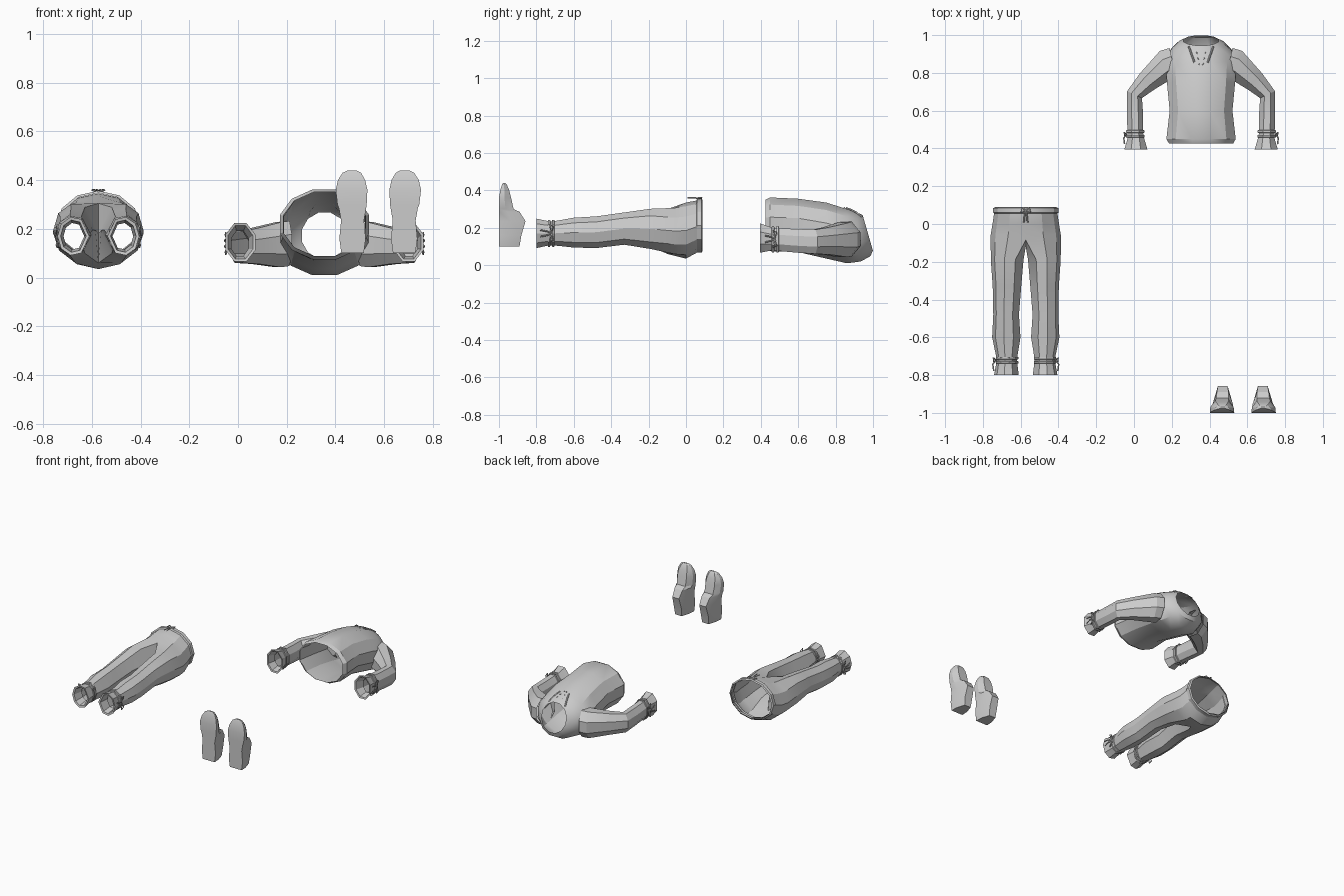
import bpy, bmesh, math
from mathutils import Vector as V

if "Cube" in bpy.data.objects:
    bpy.data.objects.remove(bpy.data.objects["Cube"])

GREY = (0.6, 0.6, 0.6, 1)
cloth = bpy.data.materials.new("light grey cloth")
cloth.use_nodes = True
cloth.diffuse_color = GREY
cloth.node_tree.nodes["Principled BSDF"].inputs["Base Color"].default_value = GREY


def finish(name, bm, angle=28):
    bmesh.ops.recalc_face_normals(bm, faces=bm.faces[:])
    me = bpy.data.meshes.new(name)
    bm.to_mesh(me)
    bm.free()
    me.materials.append(cloth)
    ob = bpy.data.objects.new(name, me)
    bpy.context.collection.objects.link(ob)
    bpy.ops.object.select_all(action="DESELECT")
    ob.select_set(True)
    bpy.context.view_layer.objects.active = ob
    bpy.ops.object.shade_smooth_by_angle(angle=math.radians(angle))
    return ob


def bridge(bm, rings, caps=False):
    """Join consecutive closed loops of vertices."""
    for a, b in zip(rings, rings[1:]):
        for i in range(len(a)):
            j = (i + 1) % len(a)
            bm.faces.new((a[i], a[j], b[j], b[i]))
    if caps:
        bm.faces.new(rings[0])
        bm.faces.new(rings[-1])


def oval(c, u, v, n, turn=0.0):
    """Points of an ellipse about c, with half axes u and v."""
    angles = [2 * math.pi * (i + turn) / n for i in range(n)]
    return [c + u * math.cos(a) + v * math.sin(a) for a in angles]


def loft(name, point_rings, caps=False, angle=28):
    bm = bmesh.new()
    bridge(bm, [[bm.verts.new(p) for p in r] for r in point_rings], caps)
    return finish(name, bm, angle)


def cord(name, points, r=0.004):
    """Thin square cord along a path."""
    cu = bpy.data.curves.new(name, "CURVE")
    cu.dimensions = "3D"
    cu.bevel_depth, cu.bevel_resolution = r, 0
    sp = cu.splines.new("POLY")
    sp.points.add(len(points) - 1)
    for p, q in zip(sp.points, points):
        p.co = (*q, 1)
    cu.materials.append(cloth)
    ob = bpy.data.objects.new(name, cu)
    bpy.context.collection.objects.link(ob)


def band(name, c, u, v, along, n, turn=0.0):
    """Raised strap round a tube, with rolled edges."""
    rings = [oval(c + along * t, u * k, v * k, n, turn)
             for t, k in ((-1, 1), (-0.7, 1.07), (0.7, 1.07), (1, 1))]
    loft(name, rings)


def bow(name, c, out, across, down):
    """Two flat loops and two hanging ends."""
    for k, s in (("a", 1), ("b", -1)):
        loop = [c, c + across * s + out * 0.6 - down * 0.25, c + across * s * 1.3 + out * 0.5 + down * 0.2, c]
        cord(f"{name}_loop_{k}", loop)
        cord(f"{name}_end_{k}", [c, c + out * 0.7 + across * 0.3 * s + down * 0.5, c + out * 0.5 + across * 0.5 * s + down * 1.3])


# Shirt body: y, half width, back z, front z, lean of the ring
SX = 0.355
body = [(0.425, 0.175, 0.085, 0.355, 0), (0.45, 0.19, 0.07, 0.367, 0), (0.60, 0.172, 0.065, 0.36, 0),
        (0.75, 0.187, 0.03, 0.34, 0), (0.86, 0.195, 0.005, 0.305, 0), (0.925, 0.165, 0.015, 0.285, -0.01),
        (0.963, 0.12, 0.045, 0.275, -0.025), (0.972, 0.096, 0.075, 0.27, -0.028)]
shirt = loft("shirt_body", [oval(V((SX, y, (b + t) / 2)), V((w, 0, 0)), V((0, lean, (t - b) / 2)), 12, 0.5)
                            for y, w, b, t, lean in body])

# Sleeves: offset from shirt centre, y, z, half width, half depth, heading in degrees
arm = [(0.15, 0.855, 0.14, 0.085, 0.10, 12), (0.19, 0.84, 0.135, 0.088, 0.10, 20), (0.285, 0.755, 0.13, 0.062, 0.08, 42),
       (0.352, 0.685, 0.125, 0.047, 0.07, 65), (0.35, 0.59, 0.13, 0.046, 0.068, 90), (0.348, 0.48, 0.138, 0.045, 0.066, 90),
       (0.345, 0.455, 0.14, 0.047, 0.067, 90), (0.345, 0.395, 0.145, 0.066, 0.085, 90), (0.345, 0.398, 0.145, 0.055, 0.074, 90),
       (0.347, 0.455, 0.14, 0.038, 0.055, 90)]
for side, s in (("left", 1), ("right", -1)):
    rings = []
    for d, y, z, w, h, head in arm:
        a = math.radians(head)
        u = V((s * math.sin(a), math.cos(a), 0)) * w
        rings.append(oval(V((SX + s * d, y, z)), u, V((0, 0, h)), 8, 0.5))
    loft(f"{side}_sleeve", rings, angle=25)
    for k, y in enumerate((0.465, 0.49)):
        band(f"{side}_sleeve_tie_{k}", V((SX + s * 0.348, y, 0.138)), V((0.05, 0, 0)), V((0, 0, 0.071)), V((0, 0.007, 0)), 8, 0.5)
    bow(f"{side}_sleeve_bow", V((SX + s * 0.395, 0.475, 0.14)), V((s * 0.02, 0, 0)), V((0, 0, 0.035)), V((0, -0.04, 0)))

# Neck laces resting on the chest
bpy.context.view_layer.update()


def on_chest(x, y):
    hit, p, normal, idx = shirt.ray_cast(V((x, y, 1)), V((0, 0, -1)))
    return p + V((0, 0, 0.004)) if hit else V((x, y, 0.29))


for side, s in (("left", 1), ("right", -1)):
    path = [on_chest(SX + s * (0.065 - 0.03 * t), 0.94 - 0.085 * t) for t in (0, 0.33, 0.66, 1)]
    cord(f"{side}_neck_lace", path, 0.005)
    for k in range(3):
        y = 0.91 - 0.03 * k
        cord(f"{side}_stitch_{k}", [on_chest(SX + s * (0.025 - 0.006 * k), y), on_chest(SX + s * (0.019 - 0.006 * k), y - 0.008)], 0.002)

# Trousers: hips open into two legs that share a crotch seam
TX = -0.573
bm = bmesh.new()
hips = [(0.085, 0.163, 0.085, 0.345), (0.055, 0.168, 0.065, 0.345), (0.0, 0.176, 0.035, 0.335), (-0.06, 0.186, 0.04, 0.325)]
rings = [[bm.verts.new(p) for p in oval(V((TX, y, (b + t) / 2)), V((0, 0, (t - b) / 2)), V((w, 0, 0)), 12)]
         for y, w, b, t in hips]
bridge(bm, rings)
last = rings[-1]
last[0].co.y, last[6].co.y = -0.085, -0.10
last[0].co.z -= 0.02
last[6].co.z += 0.02
crotch = bm.verts.new((TX, -0.12, 0.18))
# Legs: y, inner offset, outer offset, back z, front z
leg = [(-0.19, 0.012, 0.185, 0.085, 0.303), (-0.33, 0.024, 0.175, 0.108, 0.283), (-0.48, 0.036, 0.172, 0.09, 0.262),
       (-0.60, 0.028, 0.178, 0.093, 0.255), (-0.71, 0.046, 0.155, 0.105, 0.235), (-0.73, 0.046, 0.155, 0.105, 0.235),
       (-0.80, 0.037, 0.168, 0.09, 0.25), (-0.797, 0.05, 0.155, 0.103, 0.237), (-0.73, 0.058, 0.143, 0.115, 0.225)]
for s in (1, -1):
    start = [last[(s * k) % 12] for k in range(7)] + [crotch]
    loops = [start]
    for y, i, o, b, t in leg:
        loop = []
        for deg in (60, 100, 140, 180, 220, 260, 300, 0):
            a = math.radians(deg)
            x = (i + o) / 2 - (o - i) / 2 * math.cos(a)
            loop.append(bm.verts.new((TX + s * x, y, (b + t) / 2 + (t - b) / 2 * math.sin(a))))
        loops.append(loop)
    bridge(bm, loops)
finish("trousers", bm, 25)

# Waistband, ankle ties and bows
band("waistband", V((TX, 0.072, 0.212)), V((0, 0, 0.135)), V((0.162, 0, 0)), V((0, 0.017, 0)), 12)
bow("waist_bow", V((TX, 0.072, 0.355)), V((0, 0, 0.008)), V((0.02, 0, 0)), V((0, -0.05, 0)))
for side, s in (("left", 1), ("right", -1)):
    for k, y in enumerate((-0.732, -0.71)):
        band(f"{side}_ankle_tie_{k}", V((TX + s * 0.1, y, 0.17)), V((0.057, 0, 0)), V((0, 0, 0.068)), V((0, 0.007, 0)), 9)
    bow(f"{side}_ankle_bow", V((TX + s * 0.157, -0.72, 0.17)), V((s * 0.025, 0, 0)), V((0, 0, 0.035)), V((0, -0.045, 0)))

# Shoes standing on their heels: z, half width, sole y, upper y, inward shift
shoe = [(0.10, 0.046, -1, -0.89, 0), (0.16, 0.054, -1, -0.88, 0), (0.235, 0.047, -1, -0.858, 0), (0.285, 0.056, -1, -0.89, 0),
        (0.30, 0.06, -1, -0.922, 0.002), (0.36, 0.065, -1, -0.935, 0.004), (0.40, 0.056, -0.993, -0.945, 0.004),
        (0.43, 0.038, -0.984, -0.958, 0.003), (0.44, 0.018, -0.978, -0.968, 0.002)]
for side, s in (("left", 1), ("right", -1)):
    rings = []
    for z, w, y0, y1, shift in shoe:
        cx = 0.576 + s * (0.106 + shift)
        prof = [(-1, 0), (-0.95, 0.45), (-0.55, 1), (0.55, 1), (0.95, 0.45), (1, 0)]
        rings.append([V((cx + s * w * p, y0 + (y1 - y0) * q, z)) for p, q in prof])
    loft(f"{side}_shoe", rings, caps=True, angle=25)
